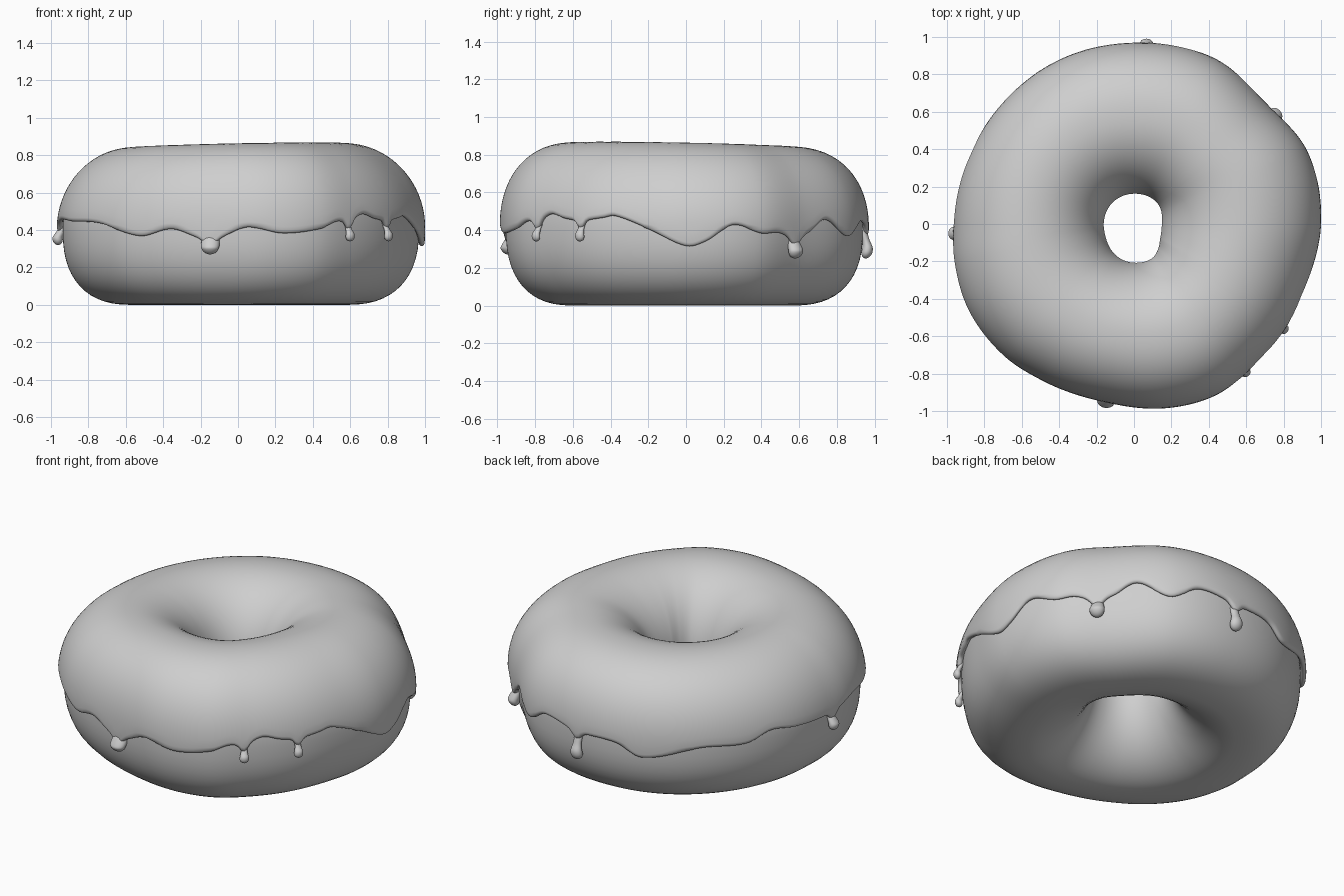
import bpy, bmesh, math

if "Cube" in bpy.data.objects:
    bpy.data.objects.remove(bpy.data.objects["Cube"])

TAU = 2 * math.pi
STEPS = 360

grey = bpy.data.materials.new("plain grey")
grey.diffuse_color = (0.62, 0.62, 0.62, 1)
grey.use_nodes = True
grey.node_tree.nodes["Principled BSDF"].inputs["Base Color"].default_value = grey.diffuse_color

# Measured outlines: (angle in degrees, value)
OUTER = [(0, 1.0), (23, 1.005), (42, .958), (64, .985), (90, .97), (114, .965), (139, .955),
         (157, .955), (180, .965), (192, .985), (208, 1.0), (226, .99), (240, .97),
         (260, .965), (280, 1.0), (296, 1.015), (310, .995), (326, .985), (343, .98)]
HOLE = [(0, .147), (40, .165), (90, .16), (135, .16), (180, .16), (205, .165),
        (245, .195), (270, .205), (298, .205), (315, .182), (332, .157)]
EDGE = [(0, .315), (6, .34), (14.5, .43), (24, .385), (30, .39), (37, .36), (43, .385),
        (51, .46), (62, .37), (72, .45), (86, .42), (101, .41), (110, .34), (130, .41),
        (146, .41), (155, .46), (165, .44), (183, .43), (195, .46), (206, .45), (221, .44),
        (237, .37), (248, .41), (257, .365), (265, .37), (273, .42), (284, .385), (296, .41),
        (302, .45), (307, .45), (313, .49), (319, .465), (325, .455), (333, .47), (337, .48),
        (348, .41)]
# Drips: angle, lowest z, bulb radius, neck narrowing
DRIPS = [(37.6, .25, .042, .33), (86, .25, .037, .33), (183, .32, .035, .33),
         (261, .27, .05, .15), (307, .34, .026, .33), (325, .34, .026, .33)]


def lookup(table, deg):
    """Smooth periodic interpolation."""
    n = len(table)
    deg %= 360

    def key(i):
        return table[i % n][0] + 360 * (i // n), table[i % n][1]

    def slope(i):
        (a0, v0), (a1, v1) = key(i - 1), key(i + 1)
        return (v1 - v0) / (a1 - a0)

    i = max(j for j in range(n) if table[j][0] <= deg)
    (a0, v0), (a1, v1) = key(i), key(i + 1)
    h = a1 - a0
    t = (deg - a0) / h
    return ((2*t**3 - 3*t**2 + 1) * v0 + (t**3 - 2*t**2 + t) * h * slope(i)
            + (3*t**2 - 2*t**3) * v1 + (t**3 - t**2) * h * slope(i + 1))


THICK = .032
LOW_N = 2.45


def ring_shape(deg):
    """Centre radius, half width, half height of the dough and shoulder roundness."""
    ro, ri = lookup(OUTER, deg) - THICK, lookup(HOLE, deg) + THICK
    th = math.radians(deg)
    b = .41 + .006 * (math.cos(th) - math.sin(th))
    return (ro + ri) / 2, (ro - ri) / 2, b, 2.1 - .12 * math.cos(2 * th)


def section(shape, phi, k):
    """Point of the section; k = 0 on the dough, 1 on the icing."""
    rc, a, b, top_n = shape
    c, s = math.cos(phi), math.sin(phi)
    if c > 0:
        m = top_n if s > 0 else LOW_N
    else:
        m = 2.05 if s > 0 else 1.85
    return (rc + (a + THICK * k) * math.copysign(abs(c) ** (2 / m), c),
            b + (b + THICK * k) * math.copysign(abs(s) ** (2 / m), s))


def edge_height(deg):
    z = lookup(EDGE, deg)
    for ang, low, r, neck in DRIPS:
        z -= .045 * math.exp(-((deg - ang) / (60 * r)) ** 2)
    return z


def dough_profile(deg):
    shape = ring_shape(deg)
    return [section(shape, TAU * i / 56, 0) for i in range(56)]


def icing_profile(deg):
    rc, a, b, top_n = shape = ring_shape(deg)
    s = (edge_height(deg) - b) / (b + THICK)
    start = math.asin(math.copysign(abs(s) ** ((top_n if s > 0 else LOW_N) / 2), s)) + .04
    end = math.pi - .1
    span = [start + (end - start) * i / 36 for i in range(37)]
    pts = [section(shape, p, 1) for p in span]
    lip = [math.pi * i / 8 for i in range(1, 8)]
    pts += [section(shape, end + .045 * math.sin(q), .5 + .5 * math.cos(q)) for q in lip]
    pts += [section(shape, p, 0) for p in reversed(span)]
    pts += [section(shape, start - .045 * math.sin(q), .5 - .5 * math.cos(q)) for q in lip]
    return pts


def finish(bm, name):
    bmesh.ops.recalc_face_normals(bm, faces=bm.faces)
    for f in bm.faces:
        f.smooth = True
    mesh = bpy.data.meshes.new(name)
    bm.to_mesh(mesh)
    bm.free()
    mesh.materials.append(grey)
    bpy.context.collection.objects.link(bpy.data.objects.new(name, mesh))


def bridge(bm, r0, r1):
    n = len(r0)
    for j in range(n):
        bm.faces.new((r0[j], r0[(j + 1) % n], r1[(j + 1) % n], r1[j]))


def sweep(name, profile):
    """Closed profile swept around z, changing with the angle."""
    bm = bmesh.new()
    rings = []
    for i in range(STEPS):
        deg = 360 * i / STEPS
        th = math.radians(deg)
        rings.append([bm.verts.new((r * math.cos(th), r * math.sin(th), z))
                      for r, z in profile(deg)])
    for i in range(STEPS):
        bridge(bm, rings[i], rings[(i + 1) % STEPS])
    finish(bm, name)


def drip(name, deg, low, rad, neck):
    """Drop with a thin neck, hanging on the side of the dough."""
    th = math.radians(deg)
    rc, a, b, top_n = ring_shape(deg)
    top = edge_height(deg) + .05
    length = top - low
    bm = bmesh.new()
    rings = []
    for i in range(25):
        t = i / 24
        z = top - length * (1 - math.cos(math.pi * t)) / 2
        d = z - low
        if d < rad:                                   # round bottom
            w = math.sqrt(max(0, rad**2 - (rad - d)**2))
        else:                                         # narrowing neck
            u = min(1, (d - rad) / (1.8 * rad))
            w = rad * (1 - neck * u * u * (3 - 2 * u))
        w = max(w, .0005)
        m = top_n if z > b else LOW_N
        lean = min(1, (top - z) / (.65 * length))     # bulb stands out, top sinks in
        surf = rc + a * max(0, 1 - abs((z - b) / b) ** m) ** (1 / m) - .01 + .04 * lean
        ring = []
        for j in range(20):
            q = TAU * j / 20
            x, y = surf + .8 * w * math.cos(q), w * math.sin(q)
            ring.append(bm.verts.new((x * math.cos(th) - y * math.sin(th),
                                      x * math.sin(th) + y * math.cos(th), z)))
        rings.append(ring)
    for r0, r1 in zip(rings, rings[1:]):
        bridge(bm, r0, r1)
    bm.faces.new(rings[0])
    bm.faces.new(rings[-1])
    finish(bm, name)


# Dough ring, icing shell with wavy edge, hanging drips
sweep("dough", dough_profile)
sweep("icing", icing_profile)
for n, values in enumerate(DRIPS, 1):
    drip(f"icing_drip_{n}", *values)
